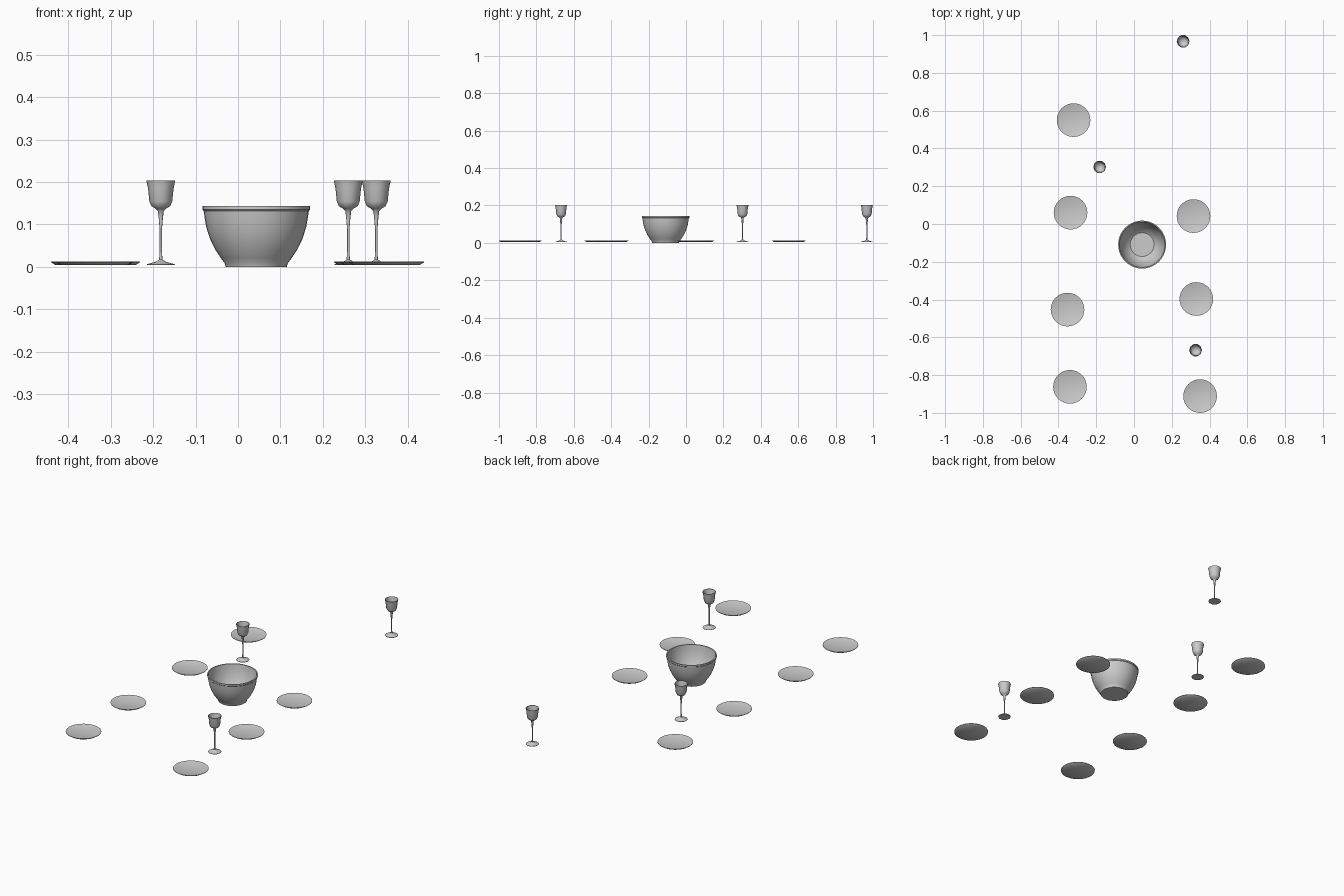
import bpy, bmesh, math

if "Cube" in bpy.data.objects:
    bpy.data.objects.remove(bpy.data.objects["Cube"])


def lathe(name, profile, sides, centre, turn=0.0, angle=35):
    """Revolve an (r, z) outline around z; r = 0 makes a pole."""
    bm = bmesh.new()
    rings = []
    for r, z in profile:
        if r == 0:
            rings.append([bm.verts.new((0, 0, z))])
        else:
            rings.append([bm.verts.new((r * math.cos(turn + math.tau * i / sides),
                                        r * math.sin(turn + math.tau * i / sides), z))
                          for i in range(sides)])
    for a, b in zip(rings, rings[1:]):
        for i in range(sides):
            j = (i + 1) % sides
            if len(a) == 1:
                bm.faces.new((a[0], b[j], b[i]))
            elif len(b) == 1:
                bm.faces.new((a[i], a[j], b[0]))
            else:
                bm.faces.new((a[i], a[j], b[j], b[i]))
    bmesh.ops.recalc_face_normals(bm, faces=bm.faces)
    mesh = bpy.data.meshes.new(name)
    bm.to_mesh(mesh)
    bm.free()
    obj = bpy.data.objects.new(name, mesh)
    obj.location = (centre[0], centre[1], 0)
    bpy.context.collection.objects.link(obj)
    bpy.ops.object.select_all(action='DESELECT')
    obj.select_set(True)
    bpy.context.view_layer.objects.active = obj
    bpy.ops.object.shade_smooth_by_angle(angle=math.radians(angle))
    return obj


# Serving bowl: outside from the foot up, over the rim, down the inside
bowl = [(0, 0), (0.072, 0), (0.074, 0.008), (0.083, 0.020), (0.097, 0.041),
        (0.109, 0.066), (0.118, 0.094), (0.122, 0.118), (0.124, 0.132),
        (0.127, 0.135), (0.127, 0.143), (0.121, 0.143), (0.118, 0.118),
        (0.113, 0.094), (0.104, 0.066), (0.092, 0.041), (0.077, 0.020),
        (0.063, 0.009), (0, 0.009)]
lathe("serving_bowl", bowl, 40, (0.043, -0.109))

# Dinner plates: shallow discs with a thin raised rim
plate = [(0, 0.004), (0.078, 0.004), (0.089, 0.011), (0.089, 0.013),
         (0.087, 0.013), (0.080, 0.010), (0, 0.010)]
plate_spots = [(-0.32, 0.55), (-0.336, 0.06), (-0.352, -0.453), (-0.339, -0.862),
               (0.315, 0.042), (0.33, -0.397), (0.35, -0.911)]
for n, spot in enumerate(plate_spots, 1):
    lathe(f"plate_{n}", plate, 32, spot)

# Goblets: flared foot, thin stem, hollow cup with a flared lip
goblet = [(0, 0.004), (0.033, 0.004), (0.033, 0.006), (0.012, 0.012), (0.004, 0.017),
          (0.0028, 0.035), (0.0028, 0.09), (0.005, 0.115), (0.007, 0.132),
          (0.012, 0.137), (0.022, 0.143), (0.027, 0.154), (0.030, 0.184),
          (0.034, 0.203), (0.032, 0.203), (0.028, 0.184), (0.025, 0.154),
          (0.020, 0.146), (0, 0.140)]
for n, spot in enumerate([(0.26, 0.967), (-0.182, 0.302), (0.326, -0.668)], 1):
    lathe(f"goblet_{n}", goblet, 10, spot, angle=50)
